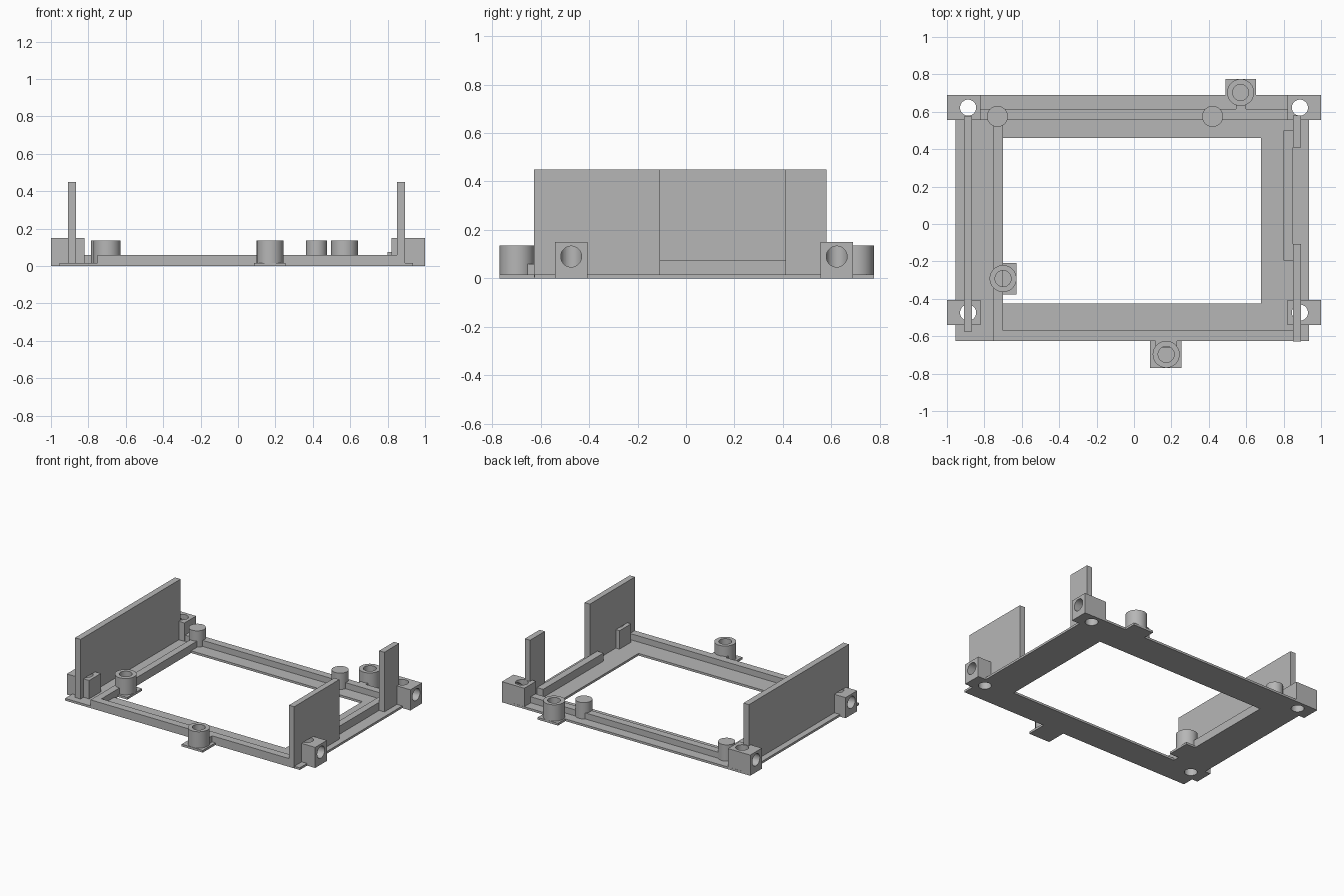
import bpy
import bmesh
from mathutils import Matrix

if "Cube" in bpy.data.objects:
    bpy.data.objects.remove(bpy.data.objects["Cube"])

grey = bpy.data.materials.new("plain grey")
grey.use_nodes = True
grey.diffuse_color = (0.47, 0.47, 0.47, 1)
grey.node_tree.nodes["Principled BSDF"].inputs["Base Color"].default_value = (0.47, 0.47, 0.47, 1)


def finish(name, bm):
    mesh = bpy.data.meshes.new(name)
    bm.to_mesh(mesh)
    bm.free()
    mesh.materials.append(grey)
    ob = bpy.data.objects.new(name, mesh)
    bpy.context.collection.objects.link(ob)
    return ob


def box(name, x, y, z):
    """Box from (min, max) pairs."""
    bm = bmesh.new()
    bmesh.ops.create_cube(bm, size=1)
    for v in bm.verts:
        v.co = [r[0] if c < 0 else r[1] for c, r in zip(v.co, (x, y, z))]
    return finish(name, bm)


def cylinder(name, centre, radius, depth, axis="Z"):
    bm = bmesh.new()
    turn = Matrix.Rotation(1.5707963, 4, "Y") if axis == "X" else Matrix()
    bmesh.ops.create_cone(bm, cap_ends=True, segments=48, radius1=radius, radius2=radius,
                          depth=depth, matrix=Matrix.Translation(centre) @ turn)
    return finish(name, bm)


def cut(ob, cutter):
    """Subtract the cutter, then discard it."""
    mod = ob.modifiers.new("cut", "BOOLEAN")
    mod.operation = "DIFFERENCE"
    mod.solver = "EXACT"
    mod.object = cutter
    bpy.context.view_layer.update()
    graph = bpy.context.evaluated_depsgraph_get()
    mesh = bpy.data.meshes.new_from_object(ob.evaluated_get(graph))
    ob.modifiers.clear()
    ob.data = mesh
    bpy.data.objects.remove(cutter)


def smooth(ob):
    bpy.ops.object.select_all(action="DESELECT")
    ob.select_set(True)
    bpy.context.view_layer.objects.active = ob
    bpy.ops.object.shade_smooth_by_angle(angle=0.6)


PLATE, RAIL, BLOCK, POST, WALL = 0.016, 0.06, 0.15, 0.135, 0.45
HOLE_X, HOLE_R = 0.887, 0.043
HOLES_Y = {"front": -0.474, "back": 0.622}


def screw_hole(x, y):
    return cylinder("cutter", (x, y, BLOCK / 2), HOLE_R, BLOCK + 0.002)


# Base plate with its large opening
base = box("base_plate", (-0.955, 0.935), (-0.625, 0.69), (0, PLATE))
cut(base, box("cutter", (-0.70, 0.68), (-0.425, 0.46), (-1, 1)))

# Raised rails around the opening
box("front_rail", (-0.75, 0.85), (-0.625, -0.57), (0.005, RAIL))
box("back_rail", (-0.82, 0.82), (0.56, 0.615), (0.005, RAIL))
box("right_rail", (-0.75, -0.70), (-0.57, 0.56), (0.005, RAIL))
box("left_rail", (0.80, 0.85), (-0.195, 0.50), (0.005, 0.075))

# Upright side walls
walls = [
    box("right_wall", (-0.91, -0.865), (-0.575, 0.575), (0.005, WALL)),
    box("left_front_wall", (0.85, 0.892), (-0.627, -0.108), (0.005, WALL)),
    box("left_back_wall", (0.85, 0.892), (0.41, 0.58), (0.005, WALL)),
]

# Corner blocks with vertical and sideways screw holes
blocks = []
for side, s in (("right", -1), ("left", 1)):
    for end, y in HOLES_Y.items():
        x = s * HOLE_X
        block = box(f"{side}_{end}_block", sorted((s * 0.82, s)), (y - 0.067, y + 0.067), (0, BLOCK))
        cut(block, screw_hole(x, y))
        cut(block, cylinder("cutter", (s * 0.987, y, 0.09), HOLE_R, 0.2, "X"))
        cut(base, screw_hole(x, y))
        blocks.append(block)

# The holes run through the feet of the walls
cut(walls[0], screw_hole(-HOLE_X, HOLES_Y["front"]))
cut(walls[0], screw_hole(-HOLE_X, HOLES_Y["back"]))
cut(walls[1], screw_hole(HOLE_X, HOLES_Y["front"]))
cut(walls[2], screw_hole(HOLE_X, HOLES_Y["back"]))
for ob in blocks + walls + [base]:
    smooth(ob)

# Hollow screw posts
for name, x, y in (("front", 0.172, -0.697), ("back", 0.57, 0.703), ("right", -0.70, -0.292)):
    post = cylinder(f"{name}_screw_post", (x, y, (PLATE + POST) / 2), 0.072, POST - PLATE)
    cut(post, cylinder("cutter", (x, y, 0.13), 0.043, 0.2))
    smooth(post)

# Tabs under the posts, and necks joining them to the rails
box("front_tab", (0.085, 0.255), (-0.77, -0.62), (0, PLATE))
box("back_tab", (0.488, 0.652), (0.68, 0.775), (0, PLATE))
box("right_tab", (-0.71, -0.627), (-0.378, -0.208), (0, PLATE))
box("front_neck", (0.115, 0.23), (-0.66, -0.62), (0.005, RAIL))
box("back_neck", (0.545, 0.60), (0.61, 0.645), (0.005, RAIL))

# Solid pegs on the back rail
for name, x in (("right", -0.73), ("left", 0.42)):
    smooth(cylinder(f"{name}_peg", (x, 0.575, (PLATE + POST) / 2), 0.056, POST - PLATE))
